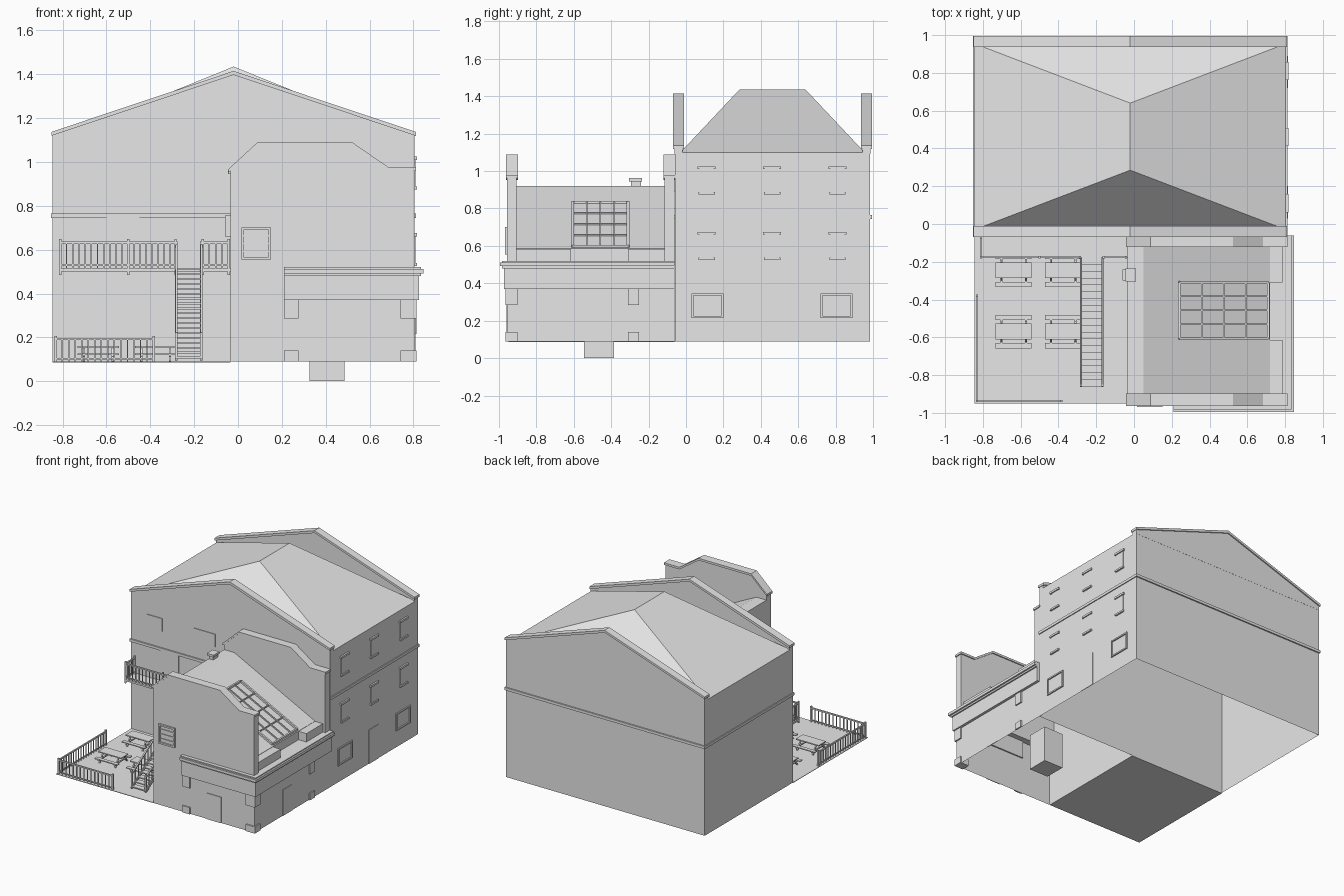
import bpy, bmesh, math
from mathutils import Vector, Matrix

if "Cube" in bpy.data.objects:
    bpy.data.objects.remove(bpy.data.objects["Cube"], do_unlink=True)

GREY = (0.8, 0.8, 0.8, 1.0)
mat = bpy.data.materials.new("plain grey")
mat.use_nodes = True
mat.diffuse_color = GREY
mat.node_tree.nodes["Principled BSDF"].inputs["Base Color"].default_value = GREY


class Part:
    """Collects simple solids into one named mesh."""

    def __init__(self, name):
        self.name, self.bm = name, bmesh.new()

    def box(self, x0, x1, y0, y1, z0, z1):
        m = Matrix.Translation(((x0 + x1) / 2, (y0 + y1) / 2, (z0 + z1) / 2))
        m = m @ Matrix.Diagonal((x1 - x0, y1 - y0, z1 - z0, 1))
        bmesh.ops.create_cube(self.bm, size=1, matrix=m)
        return self

    def bar(self, a, b, w=0.008):
        a, b = Vector(a), Vector(b)
        d = b - a
        m = Matrix.Translation((a + b) / 2) @ d.to_track_quat('Z', 'Y').to_matrix().to_4x4()
        bmesh.ops.create_cube(self.bm, size=1, matrix=m @ Matrix.Diagonal((w, w, d.length, 1)))
        return self

    def prism(self, profile, y0, y1, open_edges=()):
        """Extrude an xz profile along y; listed edges get no face."""
        f = [self.bm.verts.new((x, y0, z)) for x, z in profile]
        k = [self.bm.verts.new((x, y1, z)) for x, z in profile]
        self.bm.faces.new(f)
        self.bm.faces.new(k[::-1])
        n = len(f)
        for i in range(n):
            if i not in open_edges:
                j = (i + 1) % n
                self.bm.faces.new((f[i], k[i], k[j], f[j]))
        return self

    def done(self):
        bmesh.ops.recalc_face_normals(self.bm, faces=self.bm.faces)
        me = bpy.data.meshes.new(self.name)
        self.bm.to_mesh(me)
        self.bm.free()
        me.materials.append(mat)
        ob = bpy.data.objects.new(self.name, me)
        bpy.context.collection.objects.link(ob)
        return ob


def strip(points, t):
    """Closed profile of thickness t hanging below a polyline."""
    return points + [(x, z - t) for x, z in reversed(points)]


def railing(part, a, b, h, step=0.03, overhang=0.0):
    """Top and bottom rails, slim balusters and end posts from a to b."""
    a, b, up = Vector(a), Vector(b), Vector((0, 0, 1))
    n = max(2, round((b - a).length / step))
    part.bar(a + up * h * 0.93, b + up * h * 0.93, 0.01)
    part.bar(a + up * h * 0.12, b + up * h * 0.12, 0.007)
    for i in range(n + 1):
        p = a.lerp(b, i / n)
        end = i in (0, n)
        part.bar(p - up * (overhang if end else 0), p + up * h * (1.06 if end else 0.93),
                 0.011 if end else 0.006)


XL, XR, XC, G = -0.845, 0.805, -0.02, 0.09

# Main block: open-bottomed shell with hipped roof
Part("main_walls").prism([(XL, G), (XR, G), (XR, 1.10), (XL, 1.10)], -0.06, 0.985,
                         open_edges=(0, 2)).done()
roof = Part("main_roof")
v = [roof.bm.verts.new(c) for c in ((XL, -0.03, 1.10), (XR, -0.03, 1.10), (XR, 0.955, 1.10),
                                    (XL, 0.955, 1.10), (XC, 0.285, 1.435), (XC, 0.64, 1.435))]
for f in ((0, 1, 4), (1, 2, 5, 4), (2, 3, 5), (3, 0, 4, 5)):
    roof.bm.faces.new([v[i] for i in f])
roof.done()

# Gable parapets with copings, front and back
gable = [(XL, 1.13), (XC, 1.405), (XR, 1.13)]
for name, y0, y1 in (("front", -0.061, -0.02), ("back", 0.945, 0.986)):
    Part(name + "_gable").prism([(XL, 1.09)] + gable + [(XR, 1.09)], y0, y1).done()
    Part(name + "_gable_coping").prism(
        strip([(XL - 0.006, 1.137), (XC, 1.415), (XR + 0.006, 1.137)], 0.018),
        y0 - 0.009, y1 + 0.009).done()

# String course round the main block
band = Part("string_course")
band.box(XL - 0.007, XR + 0.007, 0.985, 0.995, 0.745, 0.765)
band.box(XL - 0.007, -0.035, -0.07, -0.06, 0.745, 0.765)
band.box(XL - 0.007, XL, -0.07, 0.995, 0.745, 0.765)
band.box(XR, XR + 0.007, -0.06, 0.995, 0.745, 0.765)
band.done()

# Side windows with lintels and sills
win = Part("side_windows")
for yc in (0.11, 0.46, 0.81):
    for z in (0.525, 0.875):
        win.box(XR, XR + 0.004, yc - 0.038, yc + 0.038, z + 0.012, z + 0.135)
        win.box(XR, XR + 0.012, yc - 0.048, yc + 0.048, z + 0.135, z + 0.15)
        win.box(XR, XR + 0.012, yc - 0.044, yc + 0.044, z, z + 0.013)
win.done()
wide = Part("ground_window_frames")
for y0 in (0.03, 0.72):
    y1, z0, z1, w = y0 + 0.17, 0.215, 0.345, 0.01
    wide.box(XR, XR + 0.009, y0, y1, z0, z0 + w).box(XR, XR + 0.009, y0, y1, z1 - w, z1)
    wide.box(XR, XR + 0.009, y0, y0 + w, z0, z1).box(XR, XR + 0.009, y1 - w, y1, z0, z1)
wide.done()
Part("side_doors").box(XR, XR + 0.004, 0.40, 0.515, G, 0.345).box(
    XR, XR + 0.004, -0.62, -0.51, G, 0.285).done()
Part("front_upper_windows").box(-0.715, -0.585, -0.065, -0.06, 0.89, 0.985).box(
    -0.325, -0.145, -0.065, -0.06, 0.89, 0.985).done()
Part("balcony_door").box(-0.60, -0.45, -0.065, -0.06, 0.515, 0.745).done()

# Annex: open-bottomed shell with one sloping roof and a side ledge
AL, AF = -0.035, -0.955
Part("annex_walls").prism([(AL, G), (XR, G), (XR, 0.52), (0.72, 0.52), (0.72, 0.585),
                           (0.05, 0.92), (AL, 0.92)], AF, -0.061, open_edges=(0,)).done()
shape = [(AL, 0.965), (0.09, 1.08), (0.52, 1.08), (0.68, 0.97), (XR, 0.97)]
for name, y0, y1 in (("annex_front", AF - 0.002, -0.905), ("annex_back", -0.115, -0.062)):
    Part(name + "_parapet").prism([(AL, 0.5)] + shape + [(XR, 0.5)], y0, y1).done()
    Part(name + "_coping").prism(
        strip([(AL - 0.008, 0.968), (0.087, 1.088), (0.523, 1.088), (0.683, 0.978),
               (XR + 0.007, 0.978)], 0.016), y0 - 0.006, y1 + 0.008).done()
Part("ledge_parapet").box(0.72, 0.785, -0.91, -0.615, 0.51, 0.583).box(
    0.72, 0.785, -0.31, -0.11, 0.51, 0.583).done()


# Skylight lying on the sloping roof
def slope(x):
    return 0.92 - 0.5 * (x - 0.05) + 0.008


sky = Part("skylight")
for i in range(5):
    x, y = 0.24 + 0.1175 * i, -0.605 + 0.0738 * i
    w = 0.014 if i in (0, 4) else 0.008
    sky.bar((x, -0.605, slope(x)), (x, -0.31, slope(x)), w)
    sky.bar((0.24, y, slope(0.24)), (0.71, y, slope(0.71)), w)
sky.done()

# Fascia and moulded cornice round the annex corner
cor = Part("annex_cornice")
for out, z0, z1 in ((0.020, 0.37, 0.48), (0.030, 0.48, 0.492), (0.042, 0.492, 0.512),
                    (0.030, 0.512, 0.52)):
    cor.box(0.21, XR + out, AF - out + 0.002, AF + 0.01, z0, z1)
    cor.box(XR - 0.02, XR + out, AF - out + 0.002, -0.061, z0, z1)
cor.done()

# Pilaster blocks at corner, front and side
blk = Part("pilaster_blocks")
for z0, z1 in ((0.285, 0.37), (G, 0.14)):
    blk.box(0.21, 0.275, AF - 0.01, AF, z0, z1)
    blk.box(0.74, XR + 0.01, AF - 0.01, -0.90, z0, z1)
    blk.box(XR, XR + 0.01, -0.31, -0.25, z0, z1)
blk.done()
Part("annex_front_door").box(0.41, 0.53, AF - 0.005, AF, G, 0.285).done()

# Louvred annex window
lou = Part("louvred_window")
y0, y1 = AF - 0.014, AF
lou.box(0.015, 0.15, y0, y1, 0.555, 0.567).box(0.015, 0.15, y0, y1, 0.69, 0.702)
lou.box(0.015, 0.025, y0, y1, 0.555, 0.70).box(0.14, 0.15, y0, y1, 0.555, 0.70)
for z in (0.59, 0.625, 0.66):
    lou.box(0.02, 0.145, AF - 0.008, AF, z, z + 0.006)
lou.done()

# Chimney, wall vent and cellar shaft
Part("chimney").box(-0.035, 0.0, -0.295, -0.24, 0.9, 0.95).box(
    -0.045, 0.01, -0.305, -0.235, 0.945, 0.962).done()
Part("wall_vent").box(-0.06, AL, -0.30, -0.24, 0.66, 0.755).done()
Part("cellar_shaft").box(0.325, 0.485, -0.545, -0.385, 0.0, 0.27).done()

# Patio with fences
Part("patio").box(XL, AL, -0.95, -0.06, G - 0.004, G).done()
fence = Part("patio_fence")
railing(fence, (-0.832, -0.937, G), (-0.385, -0.937, G), 0.11)
railing(fence, (-0.832, -0.937, G), (-0.832, -0.38, G), 0.11)
fence.done()

# Balcony
BZ = 0.515
Part("balcony_floor").box(-0.815, AL, -0.18, -0.06, BZ - 0.014, BZ).done()
bal = Part("balcony_railing")
for x0, x1 in ((-0.81, -0.50), (-0.50, -0.285), (-0.16, -0.042)):
    railing(bal, (x0, -0.176, BZ), (x1, -0.176, BZ), 0.125, 0.028, 0.03)
railing(bal, (-0.81, -0.176, BZ), (-0.81, -0.07, BZ), 0.125, 0.028, 0.03)
bal.done()

# Outside stair with stringers and handrails
stair, rails = Part("stair"), Part("stair_railing")
N = 19
for i in range(N):
    y, z = -0.86 + 0.68 * i / N, G + (BZ - G) * (i + 1) / N
    stair.box(-0.28, -0.168, y, y + 0.042, z - 0.008, z)
for x in (-0.281, -0.167):
    stair.bar((x, -0.86, G + 0.01), (x, -0.18, BZ - 0.01), 0.012)
    railing(rails, (x, -0.855, G + 0.01), (x, -0.18, BZ), 0.115, 0.045)
stair.done()
rails.done()

# Picnic tables
tab = Part("picnic_tables")
for xc in (-0.637, -0.375):
    for yc in (-0.245, -0.57):
        tab.box(xc - 0.095, xc + 0.095, yc - 0.042, yc + 0.042, 0.152, 0.16)
        for s in (-1, 1):
            tab.box(xc - 0.095, xc + 0.095, yc + s * 0.075 - 0.014, yc + s * 0.075 + 0.014,
                    0.12, 0.127)
            x = xc + s * 0.065
            tab.box(x - 0.005, x + 0.005, yc - 0.085, yc + 0.085, 0.112, 0.12)
            for t in (-1, 1):
                tab.bar((x, yc + t * 0.07, G), (x, yc + t * 0.025, 0.154), 0.009)
tab.done()
